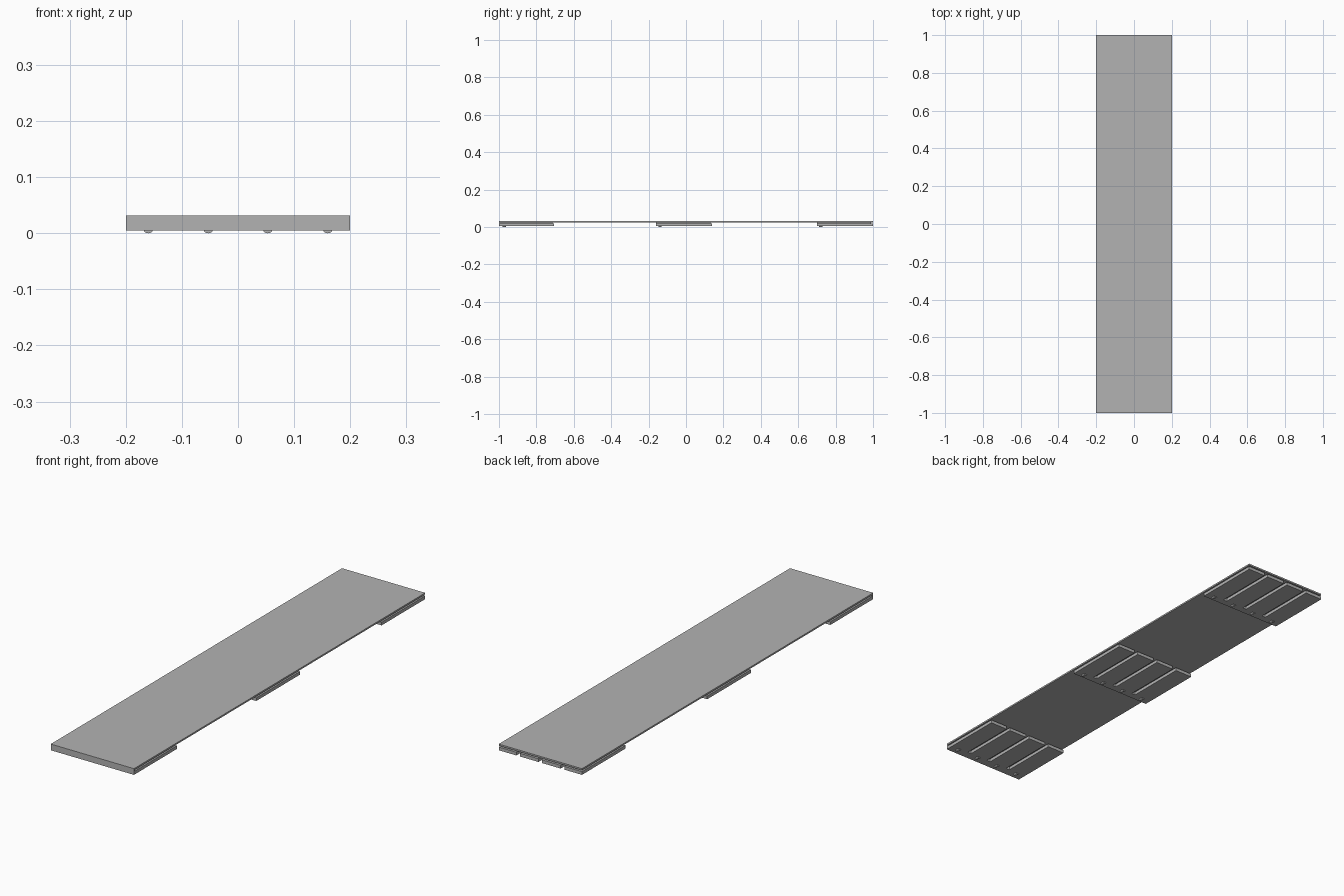
import bpy
import bmesh
import math

if "Cube" in bpy.data.objects:
    bpy.data.objects.remove(bpy.data.objects["Cube"])

grey = bpy.data.materials.new("plain grey")
grey.diffuse_color = (0.45, 0.45, 0.45, 1)
grey.use_nodes = True
grey.node_tree.nodes["Principled BSDF"].inputs["Base Color"].default_value = grey.diffuse_color


def finish(name, bm):
    bmesh.ops.recalc_face_normals(bm, faces=bm.faces)
    me = bpy.data.meshes.new(name)
    bm.to_mesh(me)
    bm.free()
    me.materials.append(grey)
    ob = bpy.data.objects.new(name, me)
    bpy.context.collection.objects.link(ob)
    return ob


def add_box(bm, x0, x1, y0, y1, z0, z1):
    vs = bmesh.ops.create_cube(bm, size=1)["verts"]
    for v in vs:
        v.co.x = x1 if v.co.x > 0 else x0
        v.co.y = y1 if v.co.y > 0 else y0
        v.co.z = z1 if v.co.z > 0 else z0


def extrude_y(bm, pts, y0, y1):
    face = bm.faces.new([bm.verts.new((x, y0, z)) for x, z in pts])
    new = bmesh.ops.extrude_face_region(bm, geom=[face])["geom"]
    for v in new:
        if isinstance(v, bmesh.types.BMVert):
            v.co.y = y1


# Top panel with a front lip folded down, as one side profile
side = [(-1, 0.005), (-0.992, 0.005), (-0.992, 0.025),
        (1, 0.025), (1, 0.032), (-1, 0.032)]
bm = bmesh.new()
face = bm.faces.new([bm.verts.new((-0.2, y, z)) for y, z in side])
for v in bmesh.ops.extrude_face_region(bm, geom=[face])["geom"]:
    if isinstance(v, bmesh.types.BMVert):
        v.co.x = 0.2
finish("top_panel", bm)

rail_x = [-0.16, -0.053, 0.053, 0.16]
gap_x = [-0.1065, 0, 0.1065]
half_gap = 0.009

# Three slotted carriers under the panel, each with four rails
for label, y0, y1 in [("front", -0.992, -0.705),
                      ("middle", -0.16, 0.14),
                      ("back", 0.70, 1.0)]:
    # Comb outline: solid front strip, three slots open to the back
    outline = [(-0.2, y0), (0.2, y0), (0.2, y1)]
    for gx in reversed(gap_x):
        a, b = gx + half_gap, gx - half_gap
        outline += [(a, y1), (a, y0 + 0.03), (b, y0 + 0.03), (b, y1)]
    outline.append((-0.2, y1))
    bm = bmesh.new()
    face = bm.faces.new([bm.verts.new((x, y, 0.005)) for x, y in outline])
    for v in bmesh.ops.extrude_face_region(bm, geom=[face])["geom"]:
        if isinstance(v, bmesh.types.BMVert):
            v.co.z = 0.019
    finish(label + "_carrier", bm)

    # Inset spacers joining the rails to the panel
    bm = bmesh.new()
    for x in rail_x:
        add_box(bm, x - 0.025, x + 0.025, y0, y1 - 0.01, 0.019, 0.025)
    finish(label + "_spacers", bm)

    # Small rounded pegs near the front of each rail
    bm = bmesh.new()
    for x in rail_x:
        pts = [(x + 0.008 * math.cos(math.pi * i / 6),
                0.005 - 0.005 * math.sin(math.pi * i / 6)) for i in range(7)]
        extrude_y(bm, pts, y0 + 0.012, y0 + 0.03)
    finish(label + "_pegs", bm)
